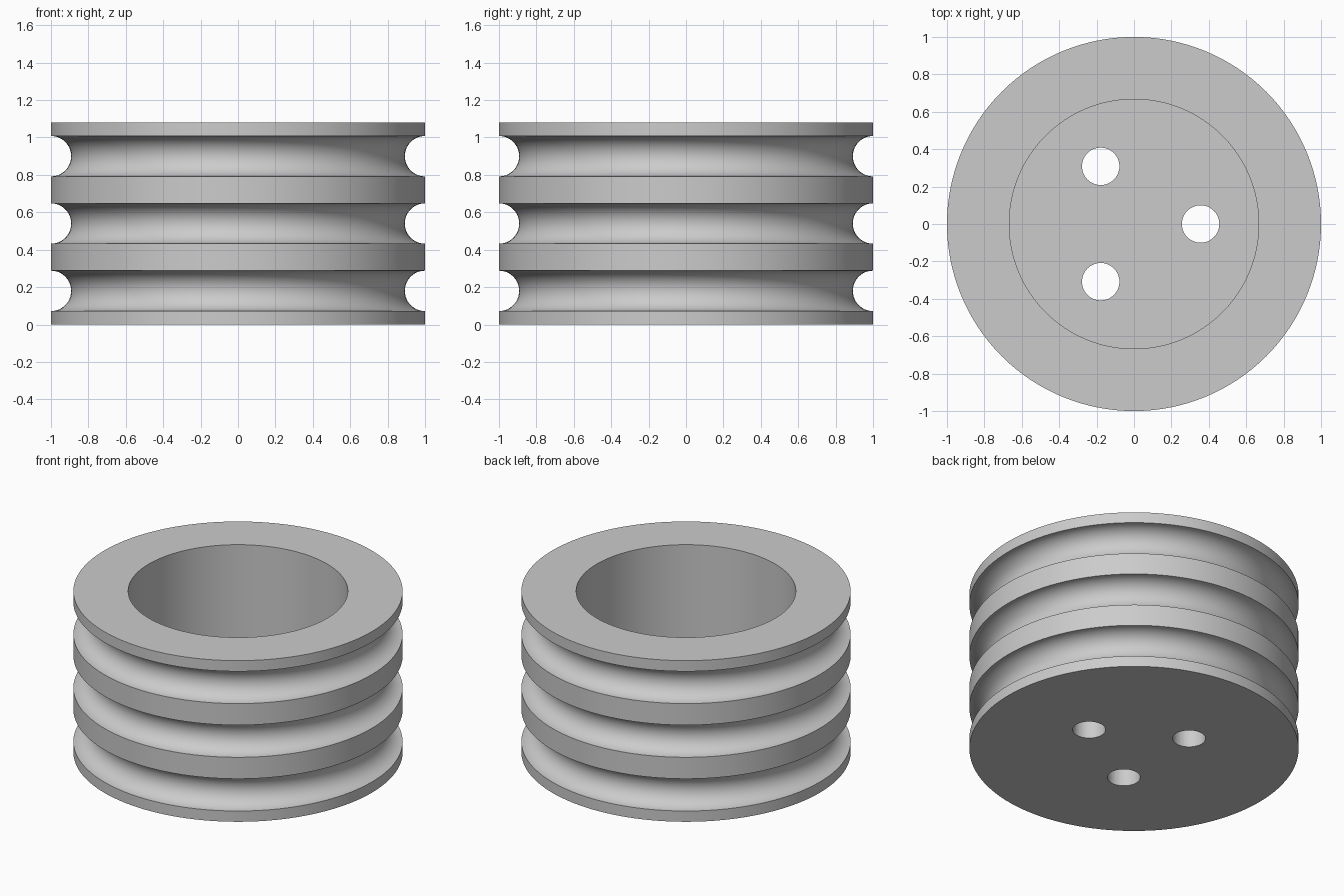
import bpy
import math

SEGMENTS = 128
HEIGHT, BORE, FLOOR = 1.08, 0.667, 0.18
GROOVE = 0.108

cube = bpy.data.objects.get("Cube")
if cube:
    bpy.data.objects.remove(cube)

# Plain grey material
grey = bpy.data.materials.new("plain_grey")
grey.use_nodes = True
colour = (0.6, 0.6, 0.6, 1)
grey.diffuse_color = colour
grey.node_tree.nodes["Principled BSDF"].inputs["Base Color"].default_value = colour

# Half profile: base, three round grooves up the rim, then the bore and its floor
profile = [(0, 0), (1, 0)]
for centre in (0.18, 0.54, 0.90):
    for i in range(25):
        a = -math.pi / 2 + math.pi * i / 24
        profile.append((1 - GROOVE * math.cos(a), centre + GROOVE * math.sin(a)))
profile += [(1, HEIGHT), (BORE, HEIGHT), (BORE, FLOOR), (0, FLOOR)]


def lathe(name, points):
    """Revolve a profile that starts and ends on the axis into a closed solid."""
    ring = points[1:-1]
    n = len(ring)
    verts = [(0, 0, points[0][1]), (0, 0, points[-1][1])]
    for s in range(SEGMENTS):
        a = math.tau * s / SEGMENTS
        verts += [(r * math.cos(a), r * math.sin(a), z) for r, z in ring]
    faces = []
    for s in range(SEGMENTS):
        here, there = 2 + s * n, 2 + (s + 1) % SEGMENTS * n
        faces.append((0, there, here))
        faces.append((1, here + n - 1, there + n - 1))
        faces += [(here + k, there + k, there + k + 1, here + k + 1) for k in range(n - 1)]
    mesh = bpy.data.meshes.new(name)
    mesh.from_pydata(verts, [], faces)
    mesh.materials.append(grey)
    obj = bpy.data.objects.new(name, mesh)
    bpy.context.collection.objects.link(obj)
    return obj


pulley = lathe("grooved_pulley", profile)

# Three bolt holes through the floor
for i in range(3):
    a = math.tau * i / 3
    bpy.ops.mesh.primitive_cylinder_add(
        vertices=48, radius=0.1, depth=0.6,
        location=(0.356 * math.cos(a), 0.356 * math.sin(a), 0.1))
    cutter = bpy.context.object
    cutter.name = f"bolt_hole_cutter_{i + 1}"
    cutter.data.materials.append(grey)
    cutter.hide_render = True
    cutter.hide_set(True)
    cut = pulley.modifiers.new(f"bolt_hole_{i + 1}", "BOOLEAN")
    cut.operation = "DIFFERENCE"
    cut.solver = "EXACT"
    cut.object = cutter

# Bake the holes, then drop the cutters
bpy.ops.object.select_all(action="DESELECT")
bpy.context.view_layer.objects.active = pulley
pulley.select_set(True)
for cut in list(pulley.modifiers):
    cutter = cut.object
    bpy.ops.object.modifier_apply(modifier=cut.name)
    bpy.data.objects.remove(cutter)
bpy.ops.object.shade_smooth_by_angle(angle=math.radians(30))
